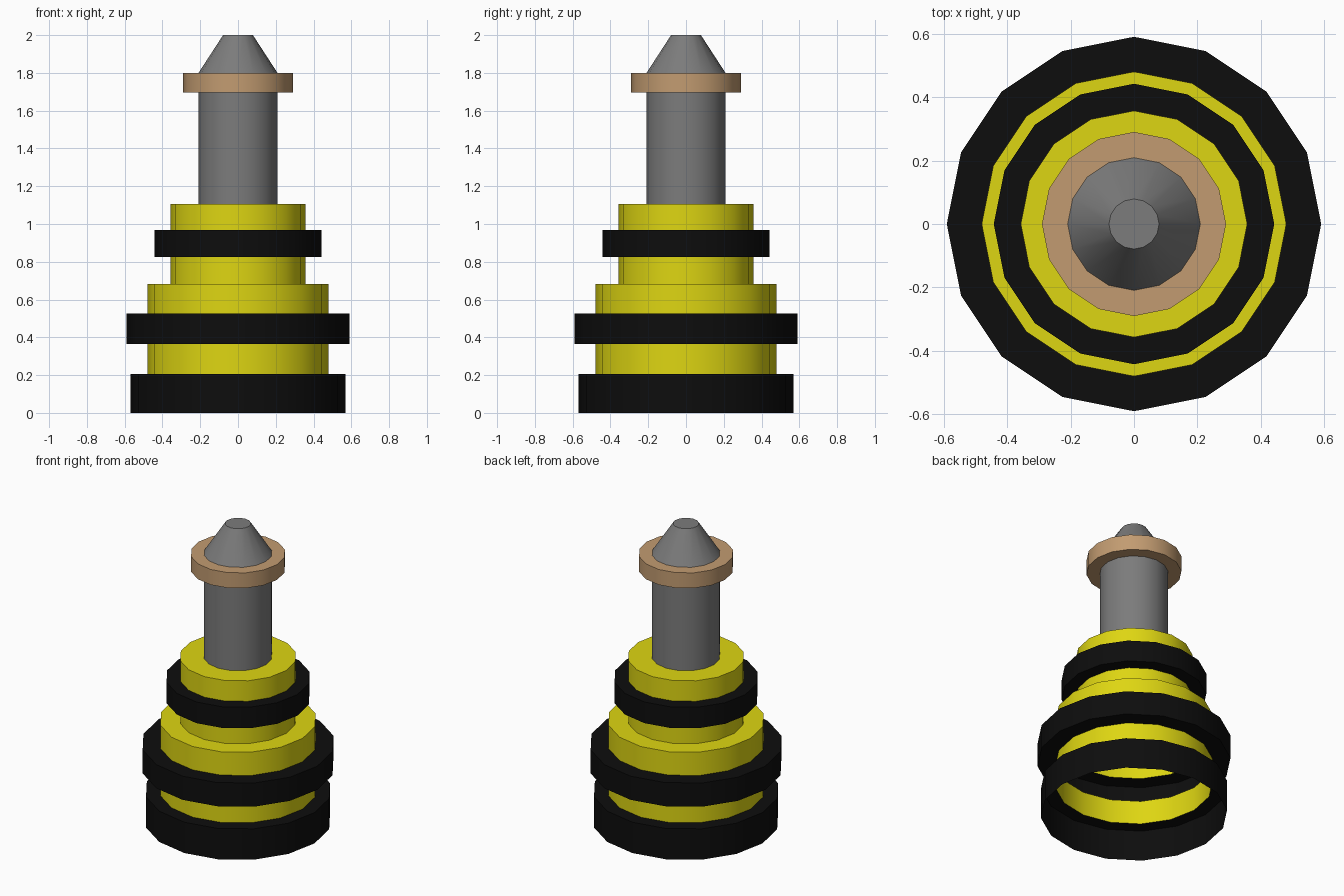
import bpy, bmesh, math

if "Cube" in bpy.data.objects:
    bpy.data.objects.remove(bpy.data.objects["Cube"])

SIDES = 16


def material(name, rgb):
    m = bpy.data.materials.new(name)
    m.diffuse_color = (*rgb, 1.0)
    m.use_nodes = True
    m.node_tree.nodes["Principled BSDF"].inputs["Base Color"].default_value = m.diffuse_color
    return m


BLACK = material("black", (0.004, 0.004, 0.004))
YELLOW = material("yellow", (0.73, 0.67, 0.006))
GREY = material("grey", (0.20, 0.20, 0.20))
TAN = material("tan", (0.54, 0.33, 0.165))


def lathe(name, profile, mat):
    """Spin an open (radius, z) profile, listed bottom to top, into a thin shell."""
    bm = bmesh.new()
    rings = []
    for r, z in profile:
        rings.append([bm.verts.new((r * math.cos(2 * math.pi * i / SIDES),
                                    r * math.sin(2 * math.pi * i / SIDES), z))
                      for i in range(SIDES)])
    for low, high in zip(rings, rings[1:]):
        for i in range(SIDES):
            j = (i + 1) % SIDES
            bm.faces.new((low[i], low[j], high[j], high[i]))
    if name == "pointed_tip":
        bm.faces.new(rings[-1])
    mesh = bpy.data.meshes.new(name)
    bm.to_mesh(mesh)
    bm.free()
    mesh.materials.append(mat)
    ob = bpy.data.objects.new(name, mesh)
    bpy.context.collection.objects.link(ob)
    bpy.ops.object.select_all(action='DESELECT')
    ob.select_set(True)
    bpy.context.view_layer.objects.active = ob
    bpy.ops.object.shade_smooth_by_angle(angle=math.radians(30))
    return ob


def collar(name, inner, outer, z0, z1, mat):
    """Raised band, open towards the hollow inside."""
    return lathe(name, [(inner, z0), (outer, z0), (outer, z1), (inner, z1)], mat)


WIDE, MID, SLIM = 0.48, 0.357, 0.209

# Hollow base, open underneath
lathe("base_ring", [(0.569, 0), (0.569, 0.207), (WIDE, 0.207)], BLACK)

# Lower tier
lathe("lower_tier_bottom", [(WIDE, 0.207), (WIDE, 0.366)], YELLOW)
collar("lower_band", WIDE, 0.59, 0.366, 0.525, BLACK)
lathe("lower_tier_top", [(WIDE, 0.525), (WIDE, 0.682), (MID, 0.682)], YELLOW)

# Upper tier
lathe("upper_tier_bottom", [(MID, 0.682), (MID, 0.825)], YELLOW)
collar("upper_band", MID, 0.442, 0.825, 0.967, BLACK)
lathe("upper_tier_top", [(MID, 0.967), (MID, 1.105), (SLIM, 1.105)], YELLOW)

# Column, collar and tip
lathe("column", [(SLIM, 1.105), (SLIM, 1.697)], GREY)
collar("column_collar", SLIM, 0.29, 1.697, 1.8, TAN)
lathe("pointed_tip", [(SLIM, 1.8), (0.079, 2.0)], GREY)
